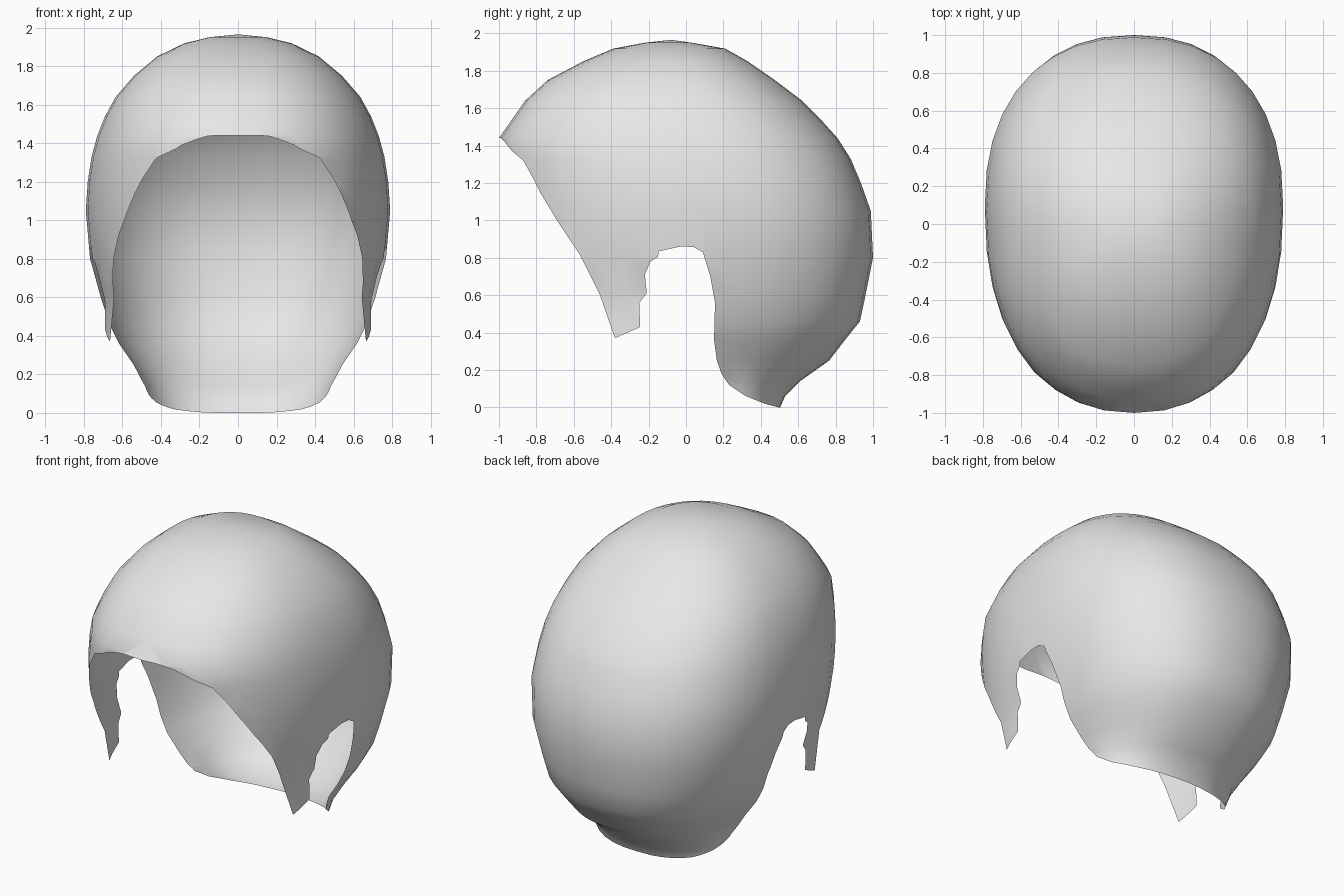
import bpy, bmesh, math

cube = bpy.data.objects.get("Cube")
if cube:
    bpy.data.objects.remove(cube, do_unlink=True)


def make_material(name, value):
    m = bpy.data.materials.new(name)
    m.use_nodes = True
    m.diffuse_color = (value, value, value, 1)
    m.node_tree.nodes["Principled BSDF"].inputs["Base Color"].default_value = (value, value, value, 1)
    return m


def make_object(name, bm, mat):
    bmesh.ops.recalc_face_normals(bm, faces=bm.faces)
    me = bpy.data.meshes.new(name)
    bm.to_mesh(me)
    bm.free()
    me.materials.append(mat)
    ob = bpy.data.objects.new(name, me)
    bpy.context.collection.objects.link(ob)
    return ob


grey = make_material("light grey", 0.8)
trim = make_material("trim helper", 0.5)

# Horizontal rings of the head form: height, front y, back y, half width
RINGS = [
    (1.95, -0.22, 0.03, 0.15), (1.918, -0.39, 0.21, 0.28), (1.85, -0.55, 0.33, 0.42),
    (1.75, -0.74, 0.475, 0.54), (1.64, -0.86, 0.62, 0.635), (1.54, -0.93, 0.72, 0.69),
    (1.44, -1.0, 0.81, 0.73), (1.33, -1.0, 0.88, 0.76), (1.2, -1.0, 0.935, 0.78),
    (1.05, -0.99, 0.988, 0.79), (0.8, -0.98, 1.0, 0.768), (0.6, -1.0, 0.96, 0.715),
    (0.46, -1.0, 0.93, 0.67), (0.36, -1.0, 0.85, 0.62), (0.25, -1.0, 0.765, 0.545),
    (0.14, -1.0, 0.61, 0.49), (0.06, -1.0, 0.53, 0.48), (-0.02, -1.0, 0.495, 0.48),
]
SEGMENTS = 36
POWER = 2 / 2.3


def rounded(v):
    return math.copysign(abs(v) ** POWER, v) if abs(v) > 1e-6 else 0.0


bm = bmesh.new()
loops = []
for z, front, back, width in RINGS:
    mid = 0.1 - 0.19 * min(max((z - 1) / 0.95, 0), 1)
    loop = []
    for i in range(SEGMENTS):
        a = 2 * math.pi * i / SEGMENTS
        c, s = rounded(math.cos(a)), rounded(math.sin(a))
        # the side locks stay wide while the nape narrows
        w = max(width, 0.715) if s < -0.01 and z < 0.7 else width
        depth = back - mid if s > 0 else mid - front
        loop.append(bm.verts.new((w * c, mid + depth * s, z)))
    loops.append(loop)
top = bm.verts.new((0, -0.08, 1.965))
for i in range(SEGMENTS):
    j = (i + 1) % SEGMENTS
    bm.faces.new((top, loops[0][i], loops[0][j]))
    for a, b in zip(loops, loops[1:]):
        bm.faces.new((a[i], b[i], b[j], a[j]))
bm.faces.new(loops[-1])
shell = make_object("hair_shell", bm, grey)

# Side outline (y, z): face opening, pointed lock, ear notch, nape
OUTLINE = [
    (-1.3, 1.44), (-0.99, 1.44), (-0.97, 1.42), (-0.93, 1.37), (-0.87, 1.32), (-0.82, 1.23),
    (-0.78, 1.15), (-0.69, 1.0), (-0.57, 0.82), (-0.46, 0.6), (-0.38, 0.37),
    (-0.245, 0.43), (-0.25, 0.56), (-0.21, 0.61), (-0.22, 0.71), (-0.19, 0.78),
    (-0.15, 0.805), (-0.145, 0.835), (-0.03, 0.86), (0.04, 0.858), (0.09, 0.83),
    (0.13, 0.7), (0.155, 0.56), (0.15, 0.36), (0.165, 0.25), (0.19, 0.18),
    (0.23, 0.12), (0.32, 0.06), (0.42, 0.02), (0.495, 0.0), (1.3, 0.0),
    (1.3, 2.3), (-1.3, 2.3),
]
bm = bmesh.new()
face = bm.faces.new([bm.verts.new((-1.5, y, z)) for y, z in OUTLINE])
ext = bmesh.ops.extrude_face_region(bm, geom=[face], use_keep_orig=True)
bmesh.ops.translate(bm, vec=(3, 0, 0),
                    verts=[g for g in ext["geom"] if isinstance(g, bmesh.types.BMVert)])
cutter = make_object("outline_cutter", bm, trim)
cutter.hide_render = True

# Trim the form to the outline
mod = shell.modifiers.new("trim", "BOOLEAN")
mod.operation = "INTERSECT"
mod.solver = "EXACT"
mod.material_mode = "TRANSFER"
mod.object = cutter
bpy.ops.object.select_all(action="DESELECT")
bpy.context.view_layer.objects.active = shell
shell.select_set(True)
bpy.ops.object.modifier_apply(modifier=mod.name)
bpy.data.objects.remove(cutter, do_unlink=True)

# Drop the cut walls, leaving an open thin shell
me = shell.data
walls = {i for i, m in enumerate(me.materials) if m == trim}
bm = bmesh.new()
bm.from_mesh(me)
bmesh.ops.delete(bm, geom=[f for f in bm.faces if f.material_index in walls], context="FACES")
for f in bm.faces:
    f.material_index = 0
bm.to_mesh(me)
bm.free()
me.materials.clear()
me.materials.append(grey)
bpy.data.materials.remove(trim)
bpy.ops.object.shade_smooth_by_angle(angle=math.radians(60))
